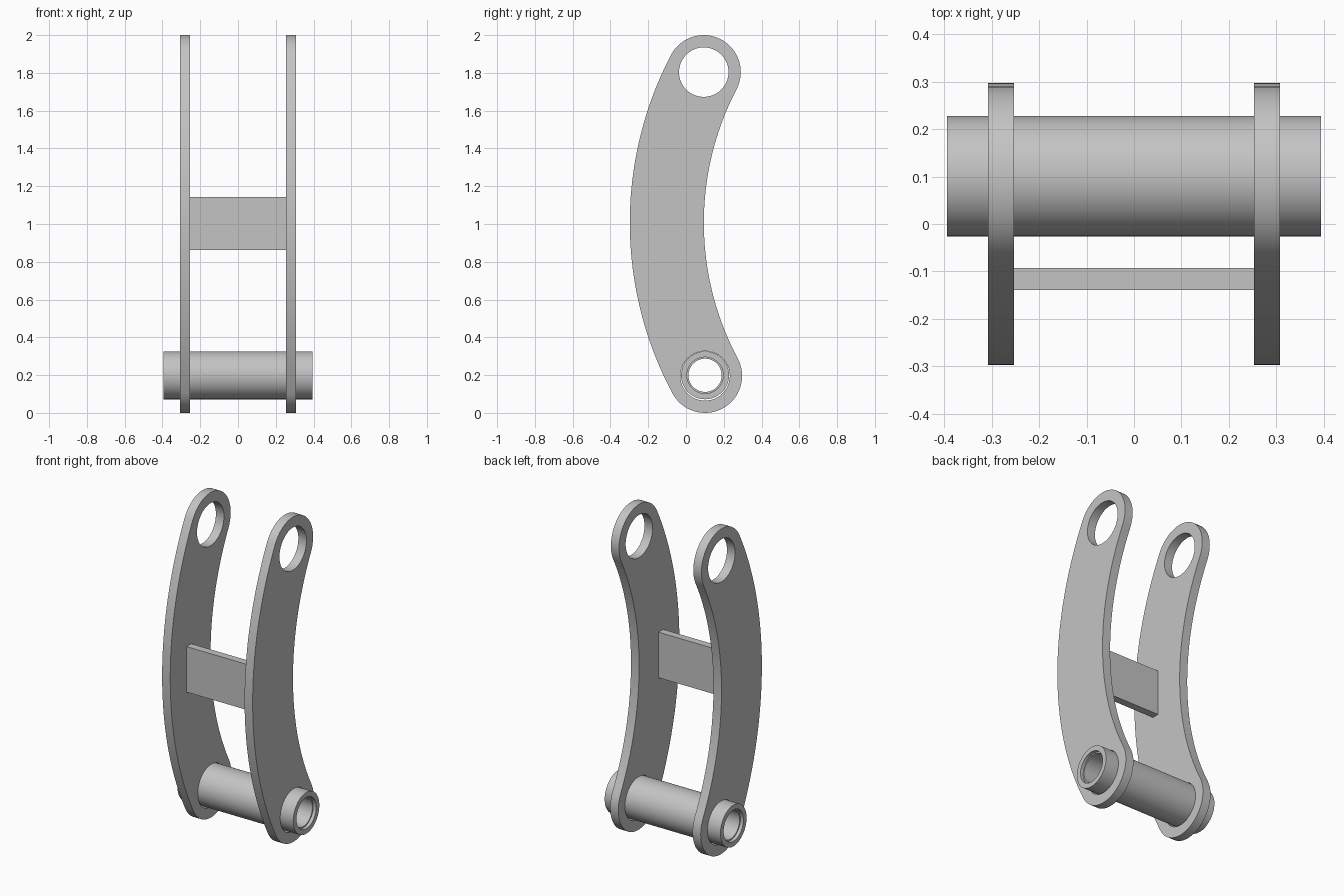
import bpy
import bmesh
from math import sin, cos, pi, atan2
from mathutils import Matrix, Vector

cube = bpy.data.objects.get("Cube")
if cube:
    bpy.data.objects.remove(cube)

steel = bpy.data.materials.new("plain_grey_steel")
steel.use_nodes = True
GREY = (0.55, 0.55, 0.55, 1)
steel.diffuse_color = GREY
steel.node_tree.nodes["Principled BSDF"].inputs["Base Color"].default_value = GREY

LOW, HIGH = Vector((0.101, 0.196)), Vector((0.094, 1.804))  # pivot centres (y, z)
HALF_WIDTH = 0.196
SAG = 0.199          # bow of the arm's centre line
HOLE = 0.131
PLATE_X, PLATE_HALF = 0.2805, 0.0275


def finish(obj, smooth=True):
    obj.data.materials.clear()
    obj.data.materials.append(steel)
    bpy.ops.object.select_all(action='DESELECT')
    obj.select_set(True)
    bpy.context.view_layer.objects.active = obj
    if smooth:
        bpy.ops.object.shade_smooth_by_angle(angle=pi / 6)
    return obj


def mesh_object(name, bm):
    bmesh.ops.recalc_face_normals(bm, faces=bm.faces)
    mesh = bpy.data.meshes.new(name)
    bm.to_mesh(mesh)
    bm.free()
    obj = bpy.data.objects.new(name, mesh)
    bpy.context.collection.objects.link(obj)
    return obj


def arc(centre, radius, start, end, steps):
    angles = [start + (end - start) * i / steps for i in range(steps + 1)]
    return [centre + radius * Vector((cos(a), sin(a))) for a in angles]


def arm_outline():
    """Rounded band of constant width following a bowed centre line."""
    axis = HIGH - LOW
    half = axis.length / 2
    radius = (half ** 2 + SAG ** 2) / (2 * SAG)
    side = Vector((axis.y, -axis.x)).normalized()
    centre = (LOW + HIGH) / 2 + side * (radius - SAG)
    a_high = atan2(*(HIGH - centre).yx)
    a_low = atan2(*(LOW - centre).yx) % (2 * pi)
    outer = arc(centre, radius + HALF_WIDTH, a_high, a_low, 48)
    inner = arc(centre, radius - HALF_WIDTH, a_low, a_high, 48)
    low_end = arc(LOW, HALF_WIDTH, a_low, a_low + pi, 32)
    high_end = arc(HIGH, HALF_WIDTH, a_high - pi, a_high, 32)
    return outer[:-1] + low_end[:-1] + inner[:-1] + high_end[:-1]


# Curved side plates with a pivot hole at each end
def side_plate(name, x):
    curve = bpy.data.curves.new(name, 'CURVE')
    curve.dimensions = '2D'
    curve.fill_mode = 'BOTH'
    curve.extrude = PLATE_HALF
    loops = [arm_outline()] + [arc(c, HOLE, 0, 2 * pi, 64)[:-1] for c in (LOW, HIGH)]
    for loop in loops:
        spline = curve.splines.new('POLY')
        spline.points.add(len(loop) - 1)
        for point, co in zip(spline.points, loop):
            point.co = (co.x, co.y, 0, 1)
        spline.use_cyclic_u = True
    source = bpy.data.objects.new(name + "_profile", curve)
    bpy.context.collection.objects.link(source)
    graph = bpy.context.evaluated_depsgraph_get()
    mesh = bpy.data.meshes.new_from_object(source.evaluated_get(graph))
    bpy.data.objects.remove(source)
    # Stand the profile up: its x, y and z become y, z and x
    mesh.transform(Matrix(((0, 0, 1, x), (1, 0, 0, 0), (0, 1, 0, 0), (0, 0, 0, 1))))
    bm = bmesh.new()
    bm.from_mesh(mesh)
    bpy.data.meshes.remove(mesh)
    bmesh.ops.remove_doubles(bm, verts=bm.verts, dist=0.0001)
    return finish(mesh_object(name, bm))


side_plate("left_side_plate", PLATE_X)
side_plate("right_side_plate", -PLATE_X)

# Hollow pivot tube, with a shallow step inside each mouth
END, OUTER, MOUTH, BORE, STEP = 0.394, 0.127, 0.096, 0.088, 0.02
profile = [(-END, OUTER), (END, OUTER), (END, MOUTH), (END - STEP, MOUTH),
           (END - STEP, BORE), (STEP - END, BORE), (STEP - END, MOUTH), (-END, MOUTH)]
bm = bmesh.new()
rings = []
for x, r in profile:
    rings.append([bm.verts.new((x, p.x, p.y)) for p in arc(Vector((0.101, 0.199)), r, 0, 2 * pi, 64)[:-1]])
for i, ring in enumerate(rings):
    following = rings[(i + 1) % len(rings)]
    for j in range(len(ring)):
        k = (j + 1) % len(ring)
        bm.faces.new((ring[j], ring[k], following[k], following[j]))
finish(mesh_object("pivot_tube", bm))

# Flat cross bar joining the plates
bm = bmesh.new()
bmesh.ops.create_cube(bm, size=1)
bmesh.ops.scale(bm, vec=(2 * (PLATE_X - PLATE_HALF) + 0.002, 0.046, 0.28), verts=bm.verts)
bmesh.ops.translate(bm, vec=(0, -0.116, 1.002), verts=bm.verts)
finish(mesh_object("cross_bar", bm), smooth=False)
